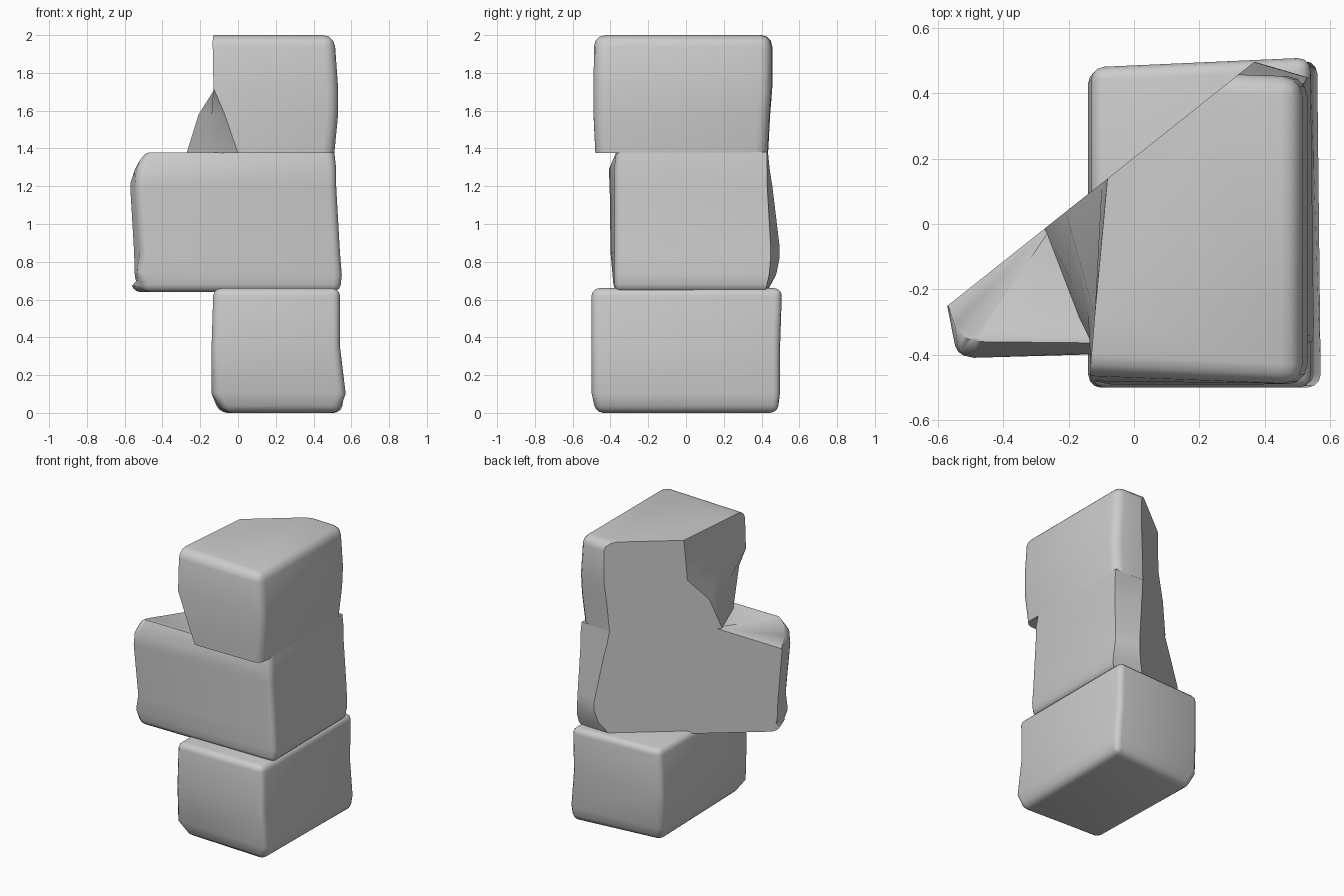
import bpy, bmesh
from mathutils import Vector

old = bpy.data.objects.get("Cube")
if old:
    bpy.data.objects.remove(old)

grey = bpy.data.materials.new("stone_grey")
grey.use_nodes = True
shade = (0.6, 0.6, 0.6, 1)
grey.diffuse_color = shade
grey.node_tree.nodes["Principled BSDF"].inputs["Base Color"].default_value = shade

# Planes as point and outward normal: the tall back slice and the arm's sloping top corner
BACK_SLICE = (Vector((-0.57, -0.25, 0)), Vector((-0.795, 1, 0)).normalized())
ARM_SLOPE = (Vector((-0.25, 0, 1.375)), Vector((-0.55, 0.37, 0.54)).normalized())


def block(name, rings, rounded, width, slices=()):
    """Loft matching rings from bottom to top, round chosen edges, slice off planes."""
    bm = bmesh.new()
    loops = [[bm.verts.new((x, y, z)) for x, y in pts] for z, pts in rings]
    bm.faces.new(loops[0][::-1])
    bm.faces.new(loops[-1])
    for low, high in zip(loops, loops[1:]):
        for i in range(len(low)):
            j = (i + 1) % len(low)
            bm.faces.new((low[i], low[j], high[j], high[i]))
    bmesh.ops.recalc_face_normals(bm, faces=bm.faces[:])
    edges = [e for e in bm.edges
             if e.calc_face_angle(0) > 0.7
             and rounded((e.verts[0].co + e.verts[1].co) / 2)]
    bmesh.ops.bevel(bm, geom=edges, offset=width, segments=3, profile=0.5,
                    affect='EDGES', clamp_overlap=True)
    # The back slice comes last, so only its outline needs to stay crisp
    rim = []
    for point, normal in slices:
        geom = bm.verts[:] + bm.edges[:] + bm.faces[:]
        cut = bmesh.ops.bisect_plane(bm, geom=geom, plane_co=point,
                                     plane_no=normal, clear_outer=True)
        rim = [g for g in cut["geom_cut"] if isinstance(g, bmesh.types.BMEdge)]
        bmesh.ops.contextual_create(bm, geom=rim)
        bmesh.ops.recalc_face_normals(bm, faces=bm.faces[:])
    for f in bm.faces:
        f.smooth = True
    for e in bm.edges:
        e.smooth = e.calc_face_angle(0) < 0.75
    for e in rim:
        e.smooth = False
    mesh = bpy.data.meshes.new(name)
    bm.to_mesh(mesh)
    bm.free()
    mesh.materials.append(grey)
    bpy.context.collection.objects.link(bpy.data.objects.new(name, mesh))


# Ring corners run front -x, front +x, back +x, back -x
block("base_block", [
    (0.0, [(-0.07, -0.45), (0.53, -0.48), (0.55, 0.49), (-0.10, 0.42)]),
    (0.10, [(-0.14, -0.49), (0.57, -0.50), (0.56, 0.50), (-0.14, 0.46)]),
    (0.35, [(-0.14, -0.50), (0.54, -0.50), (0.54, 0.50), (-0.14, 0.47)]),
    (0.66, [(-0.13, -0.50), (0.54, -0.50), (0.54, 0.51), (-0.13, 0.48)]),
], lambda c: True, 0.04)

# Wide block with an arm reaching to -x; its top meets the upper block flush
block("middle_block", [
    (0.64, [(-0.49, -0.38), (0.54, -0.38), (0.53, 0.42), (-0.85, 0.47)]),
    (0.73, [(-0.54, -0.39), (0.55, -0.38), (0.54, 0.44), (-0.62, 0.66)]),
    (0.85, [(-0.51, -0.40), (0.54, -0.38), (0.53, 0.45), (-0.82, 0.86)]),
    (1.20, [(-0.54, -0.41), (0.52, -0.38), (0.52, 0.43), (-0.74, 0.60)]),
    (1.29, [(-0.53, -0.41), (0.52, -0.38), (0.52, 0.43), (-0.66, 0.50)]),
    (1.38, [(-0.50, -0.36), (0.51, -0.37), (0.51, 0.43), (-0.62, 0.45)]),
], lambda c: (c.z < 1.35 or c.x < -0.4) and not (c.x > 0.5 and c.y > 0.4),
    0.04, (ARM_SLOPE, BACK_SLICE))

# Upper block, whose side flares out into the arm near the slice;
# the fifth corner is a ridge between the flare and the overhanging front
block("top_block", [
    (1.375, [(0.00, -0.48), (0.51, -0.48), (0.51, 0.43), (-0.45, 0.45), (-0.17, -0.28)]),
    (1.58, [(-0.07, -0.49), (0.53, -0.49), (0.53, 0.44), (-0.30, 0.46), (-0.14, -0.28)]),
    (1.72, [(-0.13, -0.48), (0.53, -0.49), (0.53, 0.45), (-0.08, 0.47), (-0.12, -0.28)]),
    (2.0, [(-0.135, -0.46), (0.51, -0.49), (0.51, 0.45), (-0.05, 0.47), (-0.12, -0.28)]),
], lambda c: c.z > 1.4 and c.x > 0.1, 0.06, (BACK_SLICE,))
